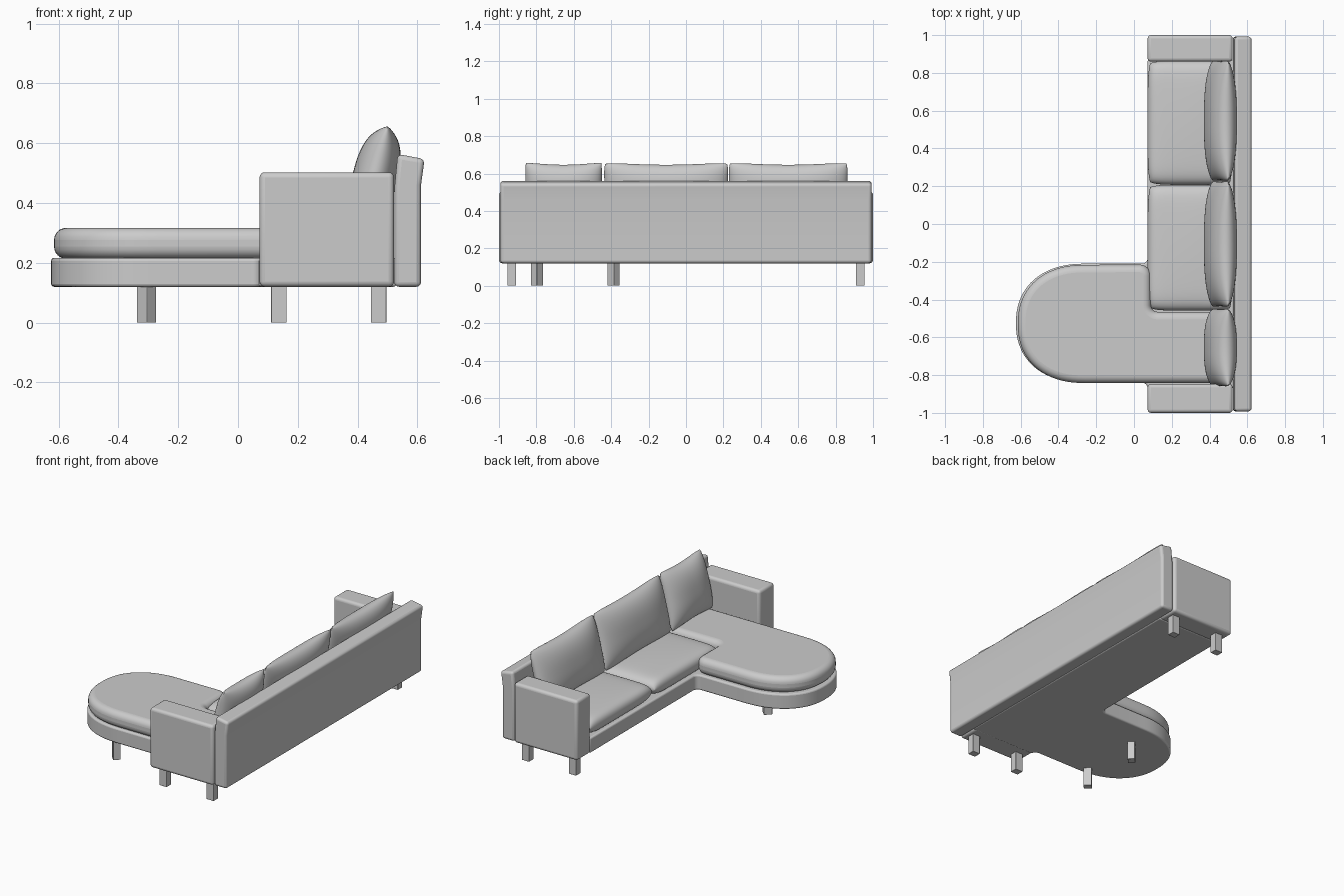
import bpy, bmesh
from math import sin, cos, pi, radians, copysign
from mathutils import Matrix, Vector

if "Cube" in bpy.data.objects:
    bpy.data.objects.remove(bpy.data.objects["Cube"])


def finish(name, bm, bevel=0, segments=4, angle=40):
    bmesh.ops.recalc_face_normals(bm, faces=bm.faces)
    mesh = bpy.data.meshes.new(name)
    bm.to_mesh(mesh)
    bm.free()
    ob = bpy.data.objects.new(name, mesh)
    bpy.context.collection.objects.link(ob)
    if bevel:
        mod = ob.modifiers.new("soft_edges", 'BEVEL')
        mod.width, mod.segments = bevel, segments
        mod.limit_method, mod.angle_limit = 'ANGLE', radians(angle)
        mod.use_clamp_overlap = False
    bpy.ops.object.select_all(action='DESELECT')
    ob.select_set(True)
    bpy.context.view_layer.objects.active = ob
    bpy.ops.object.shade_smooth_by_angle(angle=radians(40))
    return ob


def prism(name, points, direction, bevel, segments=4):
    bm = bmesh.new()
    face = bm.faces.new([bm.verts.new(p) for p in points])
    top = bmesh.ops.extrude_face_region(bm, geom=[face], use_keep_orig=True)
    verts = [g for g in top["geom"] if isinstance(g, bmesh.types.BMVert)]
    bmesh.ops.translate(bm, verts=verts, vec=direction)
    return finish(name, bm, bevel, segments)


def box(name, x0, x1, y0, y1, z0, z1, bevel):
    return prism(name, [(x0, y0, z0), (x1, y0, z0), (x1, y1, z0), (x0, y1, z0)],
                 (0, 0, z1 - z0), bevel)


def arc(cx, cy, r, a0, a1, n=8):
    angles = [radians(a0 + (a1 - a0) * i / n) for i in range(n + 1)]
    return [(cx + r * cos(a), cy + r * sin(a)) for a in angles]


def chaise_end(cx, cy, rx, ry, n=40, power=2.25):
    pts = []
    for i in range(n + 1):
        a = pi / 2 + pi * i / n
        c, s = cos(a), sin(a)
        pts.append((cx - rx * abs(c) ** (2 / power),
                    cy + ry * copysign(abs(s) ** (2 / power), s)))
    return pts


def cushion(name, size, matrix, power, exponent, crown=0, pinch=(0, 0), round_off=0, n=32):
    """Two domed sheets joined at the rim; local x, y span the sheet, z is thickness."""
    bm = bmesh.new()
    w, d, t = size
    grid = {}
    for side in (1, -1):
        for i in range(n + 1):
            for j in range(n + 1):
                u, v = sin(pi / 2 * (2 * i / n - 1)), sin(pi / 2 * (2 * j / n - 1))
                if side < 0 and (i in (0, n) or j in (0, n)):
                    grid[side, i, j] = grid[1, i, j]
                    continue
                body = max(0, (1 - abs(u) ** power) * (1 - abs(v) ** power)) ** exponent
                h = t / 2 * body
                if side > 0:
                    h += crown * (1 - u * u) * (1 - v * v)
                x = u * w / 2 * (1 - pinch[0] * (1 - v * v)) * (1 - round_off * v ** 6)
                y = v * d / 2 * (1 - pinch[1] * (1 - u * u)) * (1 - round_off * w / d * u ** 6)
                grid[side, i, j] = bm.verts.new(matrix @ Vector((x, y, side * h)))
        for i in range(n):
            for j in range(n):
                bm.faces.new([grid[side, i, j], grid[side, i + 1, j],
                              grid[side, i + 1, j + 1], grid[side, i, j + 1]])
    ob = finish(name, bm)
    bpy.ops.object.shade_smooth()
    return ob


# Upholstered base with the rounded chaise
outline = [(0.53, 0.87), (0.072, 0.87)]
outline += arc(0.042, -0.18, 0.03, 0, -90)
outline += chaise_end(-0.26, -0.525, 0.365, 0.315)
outline += arc(0.042, -0.87, 0.03, 90, 0)
outline += [(0.53, -0.87)]
prism("base", [(x, y, 0.12) for x, y in outline], (0, 0, 0.097), 0.01, 3)

# Arms
box("left_arm", 0.072, 0.522, 0.86, 1.0, 0.12, 0.503, 0.018)
box("right_arm", 0.072, 0.522, -1.0, -0.847, 0.12, 0.503, 0.018)

# Backrest, flaring slightly at the top
profile = [(0.523, 0.12), (0.612, 0.12), (0.612, 0.46), (0.624, 0.547),
           (0.534, 0.564), (0.524, 0.46)]
prism("backrest", [(x, -0.992, z) for x, z in profile], (0, 1.984, 0), 0.016)

# Chaise cushion, notched around the neighbouring seat
outline = [(0.522, -0.842), (0.522, -0.465)]
outline += arc(0.125, -0.43, 0.035, -90, -180)
outline += arc(0.03, -0.275, 0.06, 0, 90)
outline += chaise_end(-0.26, -0.529, 0.355, 0.313)
prism("chaise_cushion", [(x, y, 0.214) for x, y in outline], (0, 0, 0.103), 0.04, 6)

# Seat cushions
for name, y0, y1 in (("outer_seat", 0.208, 0.864), ("middle_seat", -0.458, 0.208)):
    place = Matrix.Translation((0.297, (y0 + y1) / 2, 0.266))
    cushion(name, (0.45, y1 - y0, 0.104), place, 10, 0.45, crown=0.012, round_off=0.06)

# Leaning back pillows: local x along y, local y upward, thickness towards the front
lean = radians(14)
axes = Matrix(((0, sin(lean), -cos(lean)), (-1, 0, 0), (0, cos(lean), sin(lean)))).to_4x4()
for name, y0, y1 in (("outer_pillow", 0.225, 0.868), ("middle_pillow", -0.442, 0.23),
                     ("chaise_pillow", -0.862, -0.447)):
    place = Matrix.Translation((0.457, (y0 + y1) / 2, 0.482)) @ axes
    cushion(name, (y1 - y0, 0.37, 0.15), place, 2.6, 0.5, pinch=(0.02, 0.09), round_off=0.03)

# Legs under the arms and turned legs under the chaise
for label, y in (("left", 0.932), ("right", -0.932)):
    for pos, x in (("front", 0.137), ("back", 0.47)):
        box(f"{label}_{pos}_leg", x - 0.026, x + 0.026, y - 0.023, y + 0.023, 0, 0.13, 0.002)
for label, y, turn in (("inner", -0.388, 45), ("outer", -0.796, -45)):
    leg = box(f"chaise_{label}_leg", -0.025, 0.025, -0.022, 0.022, 0, 0.13, 0.002)
    leg.location = (-0.306, y, 0)
    leg.rotation_euler.z = radians(turn)
